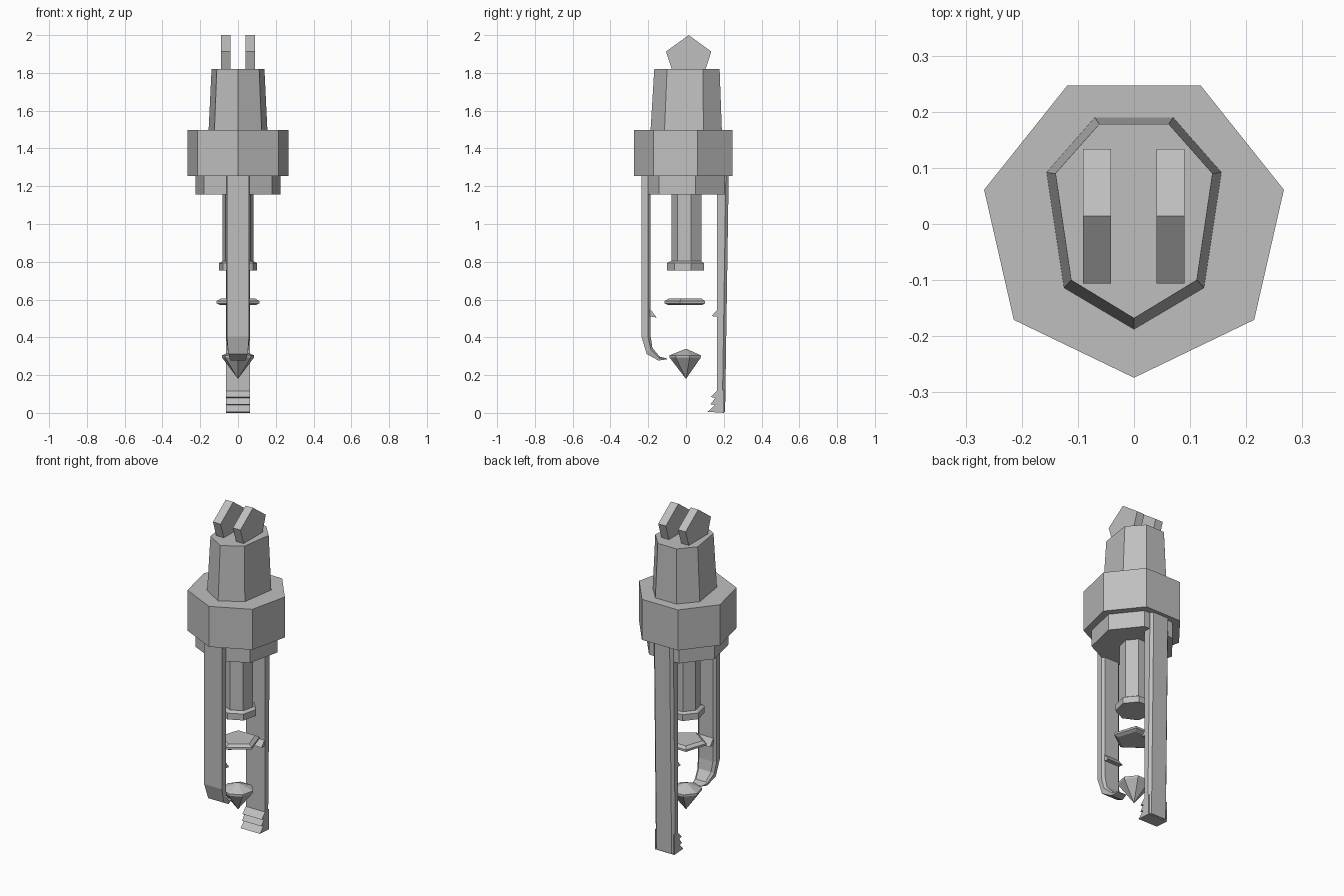
import bpy, bmesh, math

cube = bpy.data.objects.get("Cube")
if cube:
    bpy.data.objects.remove(cube, do_unlink=True)

grey = bpy.data.materials.new("plain_grey")
grey.use_nodes = True
COLOUR = (0.52, 0.52, 0.52, 1)
grey.diffuse_color = COLOUR
grey.node_tree.nodes["Principled BSDF"].inputs["Base Color"].default_value = COLOUR


def finish(name, bm):
    bmesh.ops.recalc_face_normals(bm, faces=bm.faces)
    mesh = bpy.data.meshes.new(name)
    bm.to_mesh(mesh)
    bm.free()
    mesh.materials.append(grey)
    obj = bpy.data.objects.new(name, mesh)
    bpy.context.collection.objects.link(obj)
    return obj


def loft(name, rings):
    """Skin a closed solid through rings of equal point count."""
    bm = bmesh.new()
    loops = [[bm.verts.new(p) for p in ring] for ring in rings]
    n = len(loops[0])
    for a, b in zip(loops, loops[1:]):
        for i in range(n):
            j = (i + 1) % n
            bm.faces.new((a[i], a[j], b[j], b[i]))
    bm.faces.new(loops[0])
    bm.faces.new(loops[-1])
    bmesh.ops.remove_doubles(bm, verts=bm.verts, dist=1e-5)
    return finish(name, bm)


def polygon(sides, r, z, cy=0.0):
    """Regular ring with one corner towards the front."""
    step = 2 * math.pi / sides
    return [(r * math.sin(i * step), cy - r * math.cos(i * step), z) for i in range(sides)]


def turned(name, sides, profile, cy=0.0):
    return loft(name, [polygon(sides, r, z, cy) for r, z in profile])


def plate(name, outline, x0, x1):
    """Extrude a (y, z) outline along x."""
    return loft(name, [[(x, y, z) for y, z in outline] for x in (x0, x1)])


def mirrored(half, z):
    """Ring from its +x half, listed front to back, with the front point at x = 0."""
    return [(x, y, z) for x, y in half] + [(-x, y, z) for x, y in reversed(half[1:])]


# Body: collar, stepped lower collar and tapered neck
turned("collar", 7, [(0.274, 1.255), (0.274, 1.497)])
turned("lower_collar", 7, [(0.23, 1.157), (0.23, 1.26)])
loft("neck", [
    mirrored([(0, -0.188), (0.125, -0.114), (0.156, 0.092), (0.07, 0.19)], 1.49),
    mirrored([(0, -0.168), (0.112, -0.1), (0.14, 0.09), (0.062, 0.178)], 1.82)])

# Pair of five-sided fins on the top
fin = [(0.014 + 0.126 * math.sin(i * math.tau / 5), 1.874 + 0.126 * math.cos(i * math.tau / 5))
       for i in range(5)]
for side, x in (("left", 0.065), ("right", -0.066)):
    plate(side + "_top_fin", fin, x - 0.025, x + 0.025)

# Central core, floating disc and pointed gem
turned("core", 7, [(0.083, 0.78), (0.083, 1.17)], 0.007)
turned("core_foot", 7, [(0.103, 0.755), (0.103, 0.793), (0.086, 0.803)], 0.003)
turned("floating_disc", 5, [(0.096, 0.57), (0.119, 0.58), (0.119, 0.592), (0.096, 0.605)], 0.005)
turned("gem", 7, [(0.0, 0.18), (0.087, 0.293), (0.087, 0.305), (0.0, 0.34)])

# Front claw: a strip with a chamfered inner side, curling to a narrow tip
claw_path = [  # outer y, outer z, inner y, inner z, half width
    (-0.236, 1.256, -0.187, 1.256, 0.062),
    (-0.236, 0.405, -0.187, 0.405, 0.062),
    (-0.208, 0.312, -0.178, 0.345, 0.055),
    (-0.145, 0.277, -0.14, 0.298, 0.042),
    (-0.1, 0.284, -0.1, 0.288, 0.03)]
rings = []
for oy, oz, iy, iz, w in claw_path:
    my, mz = oy + (iy - oy) * 0.7, oz + (iz - oz) * 0.7
    half = [(w * 0.94, oy, oz), (w, my, mz), (w * 0.75, iy, iz)]
    rings.append(half + [(-x, y, z) for x, y, z in reversed(half)])
loft("front_claw", rings)
plate("front_claw_tooth", [(-0.19, 0.55), (-0.155, 0.505), (-0.19, 0.51)], -0.05, 0.05)

# Back arm: straight blade with chamfered outer corners
arm_rings = []
for z, outer in ((0.005, 0.207), (1.256, 0.226)):
    half = [(0.064, 0.165, z), (0.064, outer - 0.015, z), (0.05, outer, z)]
    arm_rings.append(half + [(-x, y, zz) for x, y, zz in reversed(half)])
loft("back_arm", arm_rings)
plate("back_arm_tooth", [(0.17, 0.55), (0.135, 0.512), (0.17, 0.51)], -0.06, 0.06)
plate("back_arm_serration",
      [(0.17, 0.122), (0.132, 0.084), (0.155, 0.08), (0.13, 0.045),
       (0.152, 0.042), (0.115, 0.006), (0.2, 0.0), (0.2, 0.122)], -0.064, 0.064)
